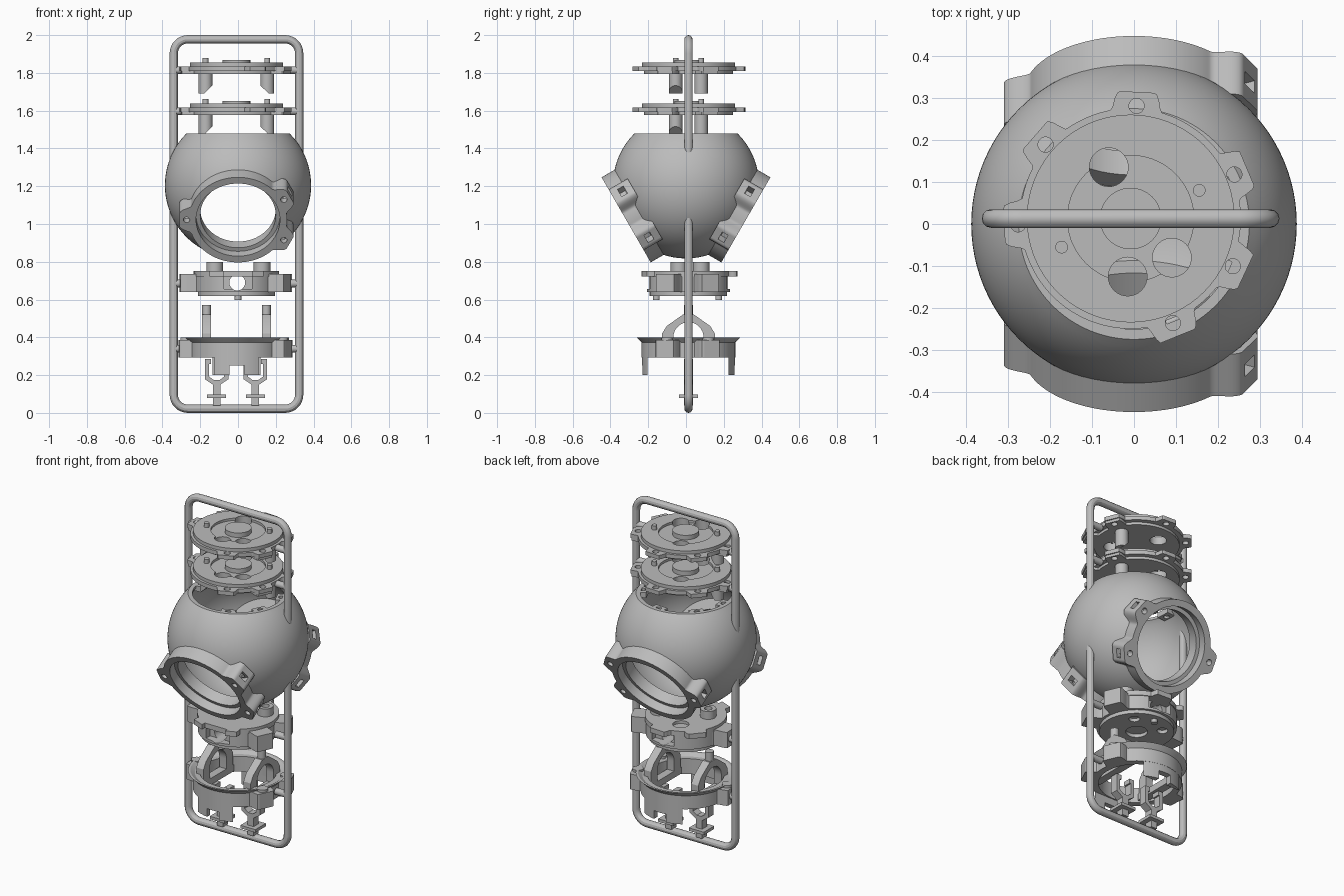
import bpy, bmesh, math
from mathutils import Matrix, Vector

if "Cube" in bpy.data.objects:
    bpy.data.objects.remove(bpy.data.objects["Cube"])

grey = bpy.data.materials.new("plain grey")
grey.use_nodes = True
COL = (0.5, 0.5, 0.5, 1)
grey.diffuse_color = COL
grey.node_tree.nodes["Principled BSDF"].inputs["Base Color"].default_value = COL

AXIS = Vector((-0.008, 0.013, 0))      # shared axis of the stacked parts
BALL = Vector((0, 0, 1.205))
R = 0.387


def make(name, bm, mat=None):
    """Turn a bmesh into a named grey object."""
    if mat:
        bm.transform(mat)
    bmesh.ops.recalc_face_normals(bm, faces=bm.faces[:])
    me = bpy.data.meshes.new(name)
    bm.to_mesh(me)
    bm.free()
    me.materials.append(grey)
    ob = bpy.data.objects.new(name, me)
    bpy.context.collection.objects.link(ob)
    return ob


def evaluated(ob):
    """The object's mesh with its modifiers applied."""
    dg = bpy.context.evaluated_depsgraph_get()
    return bpy.data.meshes.new_from_object(ob.evaluated_get(dg))


def volume(me):
    bm = bmesh.new()
    bm.from_mesh(me)
    v = bm.calc_volume()
    bm.free()
    return v


def cut(ob, cutters):
    """Subtract the cutters one by one, trying a second solver if needed."""
    for c in cutters:
        before = volume(ob.data)
        for solver in ("MANIFOLD", "EXACT"):
            m = ob.modifiers.new("cut", "BOOLEAN")
            m.operation, m.solver, m.object = "DIFFERENCE", solver, c
            me = evaluated(ob)
            ob.modifiers.clear()
            if 0 < volume(me) < before - 1e-8:
                ob.data = me
                break
        bpy.data.objects.remove(c)
    return ob


def prism(name, pts, z0, z1, mat=None):
    """Closed upright solid over an outline."""
    bm = bmesh.new()
    low = [bm.verts.new((x, y, z0)) for x, y in pts]
    high = [bm.verts.new((x, y, z1)) for x, y in pts]
    bm.faces.new(low)
    bm.faces.new(high)
    for i in range(len(pts)):
        bm.faces.new((low[i - 1], low[i], high[i], high[i - 1]))
    return make(name, bm, mat)


def box(name, lo, hi, mat=None):
    pts = [(lo[0], lo[1]), (hi[0], lo[1]), (hi[0], hi[1]), (lo[0], hi[1])]
    return prism(name, pts, lo[2], hi[2], mat)


def polar(r, deg):
    return r * math.cos(math.radians(deg)), r * math.sin(math.radians(deg))


def rod(name, r, z0, z1, x=0, y=0, mat=None, n=32):
    ring = [polar(r, 360 * i / n) for i in range(n)]
    return prism(name, [(x + a, y + b) for a, b in ring], z0, z1, mat)


def lathe(name, prof, mat=None, closed=True, n=72):
    """Spin an (r, z) profile about z; open profiles start and end on the axis."""
    bm = bmesh.new()
    vs = [bm.verts.new((r, 0, z)) for r, z in prof]
    ed = [bm.edges.new(p) for p in zip(vs, vs[1:] + (vs[:1] if closed else []))]
    bmesh.ops.spin(bm, geom=vs + ed, cent=(0, 0, 0), axis=(0, 0, 1), angle=math.tau, steps=n)
    bmesh.ops.remove_doubles(bm, verts=bm.verts[:], dist=1e-5)
    return make(name, bm, mat)


def lugged(r, tip, lugs, half=0.045, flare=8):
    """Round outline with flat-ended lugs at the given angles."""
    pts = []
    hw = math.degrees(math.asin(half / tip))
    for i in range(240):
        a = i * 1.5
        d = min(abs((a - b + 180) % 360 - 180) for b in lugs)
        if d <= hw:
            rr = tip * math.cos(math.radians(hw * 0.5)) / math.cos(math.radians(d))
        else:
            t = max(0, 1 - (d - hw) / flare)
            rr = r + (tip - r) * t * t * (3 - 2 * t)
        pts.append(polar(rr, a))
    return pts


def at(z):
    return Matrix.Translation(AXIS + Vector((0, 0, z)))


# Hanging frame: one tube bent into a rounded rectangle
cu = bpy.data.curves.new("frame", "CURVE")
cu.dimensions, cu.bevel_depth, cu.bevel_resolution = "3D", 0.022, 4
path = []
for sx, sz, start in ((1, 1, 0), (-1, 1, 90), (-1, -1, 180), (1, -1, 270)):
    for k in range(9):
        c, s = polar(0.075, start + k * 11.25)
        path.append((sx * 0.257 + c - 0.008, 0.013, 1 + sz * 0.903 + s, 1))
sp = cu.splines.new("POLY")
sp.points.add(len(path) - 1)
for p, co in zip(sp.points, path):
    p.co = co
sp.use_cyclic_u = True
tmp = bpy.data.objects.new("frame_path", cu)
bpy.context.collection.objects.link(tmp)
tube = evaluated(tmp)
bpy.data.objects.remove(tmp)
tube.materials.clear()
tube.materials.append(grey)
bpy.context.collection.objects.link(bpy.data.objects.new("frame", tube))

# Stubs joining the stacked parts to the frame
for i, z in enumerate((1.815, 1.597, 0.685, 0.34)):
    for side, ang in (("left", 90), ("right", -90)):
        rod(f"stub_{side}_{i}", 0.02, 0.255, 0.33, mat=at(z) @ Matrix.Rotation(math.radians(ang), 4, "Y"), n=16)

# Hollow ball, open at the top, with two port holes
top = math.degrees(math.asin(0.273 / R))
inner = R - 0.027
prof = [polar(R, -90 + (top + 90) * i / 40) for i in range(41)]
prof += [(0.25, 0.273), (0.25, 0.258)]
prof += [polar(inner, 45 - 135 * i / 40) for i in range(41)]
prof = [(max(r, 0), z) for r, z in prof]
ball = lathe("ball_shell", prof, Matrix.Translation(BALL), closed=False, n=96)
front = Matrix.Translation(BALL) @ Matrix.Rotation(math.radians(120), 4, "X")
back = Matrix.Translation(BALL) @ Matrix.Rotation(math.radians(-120), 4, "X")
cut(ball, [rod("port_cutter", 0.23, 0.15, 0.6, mat=m, n=64) for m in (front, back)])

# Port collars: three lugs with screw holes and nut slots, mirrored to the back
LUGS = (27, -27, 180)
collar = prism("port_collars", lugged(0.26, 0.31, LUGS, 0.043, 11), 0.25, 0.366, front)
tools = [rod("bore", 0.2, 0.1, 0.5, mat=front, n=64), rod("step", 0.222, 0.315, 0.55, mat=front, n=64)]
for a in LUGS:
    spin = front @ Matrix.Rotation(math.radians(a), 4, "Z")
    tools.append(rod("screw", 0.017, 0.2, 0.5, 0.272, mat=spin, n=20))
    tools.append(box("slot", (0.252, -0.025, 0.29), (0.4, 0.025, 0.325), spin))
cut(collar, tools)
mir = collar.modifiers.new("mirror", "MIRROR")
mir.use_axis = (False, True, False)
mir.use_mirror_merge = False
mirrored = evaluated(collar)
collar.modifiers.clear()
collar.data = mirrored

# Fixing tabs inside the ball's rim
DISC_LUGS = (23, -25, -68, 87, 139, 183)
for i, a in enumerate(DISC_LUGS):
    spin = Matrix.Translation(BALL) @ Matrix.Rotation(math.radians(a), 4, "Z")
    cut(box(f"rim_tab_{i}", (0.215, -0.04, 0.24), (0.268, 0.04, 0.272), spin),
        [rod("screw", 0.017, 0.2, 0.3, 0.245, mat=spin, n=20)])

# Two identical lens discs above the ball
PINS = ((-0.164, -0.068), (0.163, 0.067))
HOLES = ((-0.052, 0.122), (-0.007, -0.138), (0.098, -0.093))
for tag, z in (("upper", 1.795), ("lower", 1.578)):
    def tools_for(lugs):
        return ([rod("hole", 0.046, -0.1, 0.2, *h, mat=at(z)) for h in HOLES]
                + [rod("screw", 0.018, -0.1, 0.2, *polar(0.268, a), mat=at(z), n=20) for a in lugs])
    flange = prism(tag + "_disc_flange", lugged(0.262, 0.302, DISC_LUGS, 0.045, 5), 0.016, 0.04, at(z))
    cut(flange, tools_for(DISC_LUGS))
    core = prism(tag + "_disc_core", lugged(0.235, 0.295, DISC_LUGS[:2] + DISC_LUGS[-1:], 0.045, 5), 0, 0.018, at(z))
    cut(core, tools_for(DISC_LUGS[:2] + DISC_LUGS[-1:]))
    face = lathe(tag + "_disc_face", [(0, 0.03), (0.247, 0.03), (0.247, 0.06), (0.15, 0.06), (0.15, 0.046),
                                      (0.073, 0.046), (0.073, 0.073), (0, 0.073)], at(z), False)
    cut(face, tools_for(()))
    for k, (x, y) in enumerate(PINS):
        rod(f"{tag}_disc_pin_{k}", 0.015, 0.05, 0.085, x, y, at(z), 20)
        leg = rod(f"{tag}_disc_leg_{k}", 0.036, -0.105, 0.01, x, y, at(z))
        s = 1 if x < 0 else -1     # slanted notch on the side facing the axis
        tilt = at(z) @ Matrix.Translation((x + s * 0.035, y, -0.105)) @ Matrix.Rotation(s * 0.8, 4, "Y")
        cut(leg, [box("notch", (-0.03, -0.05, -0.05), (0.03, 0.05, 0.03), tilt)])

# Middle mount: thin lugged lid, thick body, bottom plate and posts
M = at(0)
lid = prism("mount_lid", lugged(0.225, 0.258, (-68, 87, 139, -112), 0.05, 5), 0.722, 0.752, M)
body = prism("mount_body", lugged(0.22, 0.3, (23, -25, 183), 0.05, 6), 0.64, 0.735, M)
along_y = Matrix.Translation((0, 0, 0.69)) @ Matrix.Rotation(math.pi / 2, 4, "X")
cut(body, [rod("through", 0.042, -0.5, 0.5, -0.004, 0, along_y),
           box("front_recess", (-0.075, -0.4, 0.655), (0.075, -0.16, 0.8)),
           box("back_recess", (-0.075, 0.185, 0.655), (0.075, 0.4, 0.8))])
cut(lid, [rod("lid_hole", 0.045, 0.7, 0.8, *HOLES[0], mat=M),
          box("front_recess", (-0.075, -0.4, 0.7), (0.075, -0.21, 0.8))])
base = rod("mount_base", 0.205, 0.618, 0.645, mat=M, n=64)
cut(base, [rod("base_hole", r, 0.55, 0.638, x, y, M) for r, x, y in ((0.06, 0, 0), (0.03, 0.1, 0.1), (0.03, -0.1, 0.1))])
for k, (x, y) in enumerate(((-0.115, -0.05), (0.135, 0.067))):
    cut(rod(f"mount_post_{k}", 0.044, 0.74, 0.8, x, y, M), [rod("bore", 0.022, 0.77, 0.9, x, y, M)])
for k, y in enumerate((-0.17, 0.16)):
    rod(f"mount_foot_{k}", 0.018, 0.598, 0.63, 0.008, y, M, 20)

# Lower ring with flared lip, lugs and hanging flaps
ring = prism("lower_ring", lugged(0.248, 0.305, (23, -25, 183), 0.05, 6), 0.292, 0.385, M)
cut(ring, [rod("bore", 0.21, 0.2, 0.5, mat=M, n=64)])
lathe("lower_ring_lip", [(0.21, 0.37), (0.245, 0.37), (0.275, 0.4), (0.262, 0.4), (0.235, 0.383), (0.21, 0.383)], M)
for a in (23, -25, 183):
    rod(f"lower_lug_pad_{a % 360}", 0.03, 0.38, 0.4, *polar(0.268, a), mat=M, n=24)
flaps = lathe("hanging_flaps", [(0.2, 0.2), (0.247, 0.2), (0.247, 0.3), (0.2, 0.3)], M)
cut(flaps, [box("side_left", (0.125, -0.5, 0.1), (0.5, 0.5, 0.4)),
            box("side_right", (-0.5, -0.5, 0.1), (-0.135, 0.5, 0.4)),
            box("middle", (-0.4, -0.204, 0.1), (0.4, 0.224, 0.4)),
            box("notch", (-0.045, -0.5, 0.1), (0.035, 0.5, 0.25))])

# Arched uprights with pins
arch = [(-0.14, 0.33), (-0.14, 0.42), (-0.115, 0.46), (-0.03, 0.52)]
hole = [polar(0.08, 180 * i / 16) for i in range(17)]
outline = arch + [(-x, z) for x, z in reversed(arch)] + [(0.08, 0.33)]
outline += [(x, z + 0.4) for x, z in hole] + [(-0.08, 0.33)]
to_yz = Matrix(((0, 0, 1, 0), (1, 0, 0, 0), (0, 1, 0, 0), (0, 0, 0, 1)))
for side, x in (("left", 0.158), ("right", -0.158)):
    prism(f"{side}_upright", outline, x - 0.024, x + 0.024, M @ to_yz)
    rod(f"{side}_upright_pin", 0.024, 0.5, 0.572, x, 0, M, 24)
    box(f"{side}_upright_foot", (x - 0.024, -0.15, 0.3), (x + 0.024, 0.15, 0.34), M)

# Forked clips with stem and foot plate
half = [(0.02, 0.04), (0.02, 0.15), (0.062, 0.178), (0.062, 0.285), (0.03, 0.285), (0.03, 0.258),
        (0.04, 0.258), (0.04, 0.192), (0.015, 0.174)]
fork = half + [(-x, z) for x, z in reversed(half)]
upright = Matrix.Rotation(math.pi / 2, 4, "X")
for side, x in (("left", 0.1), ("right", -0.105)):
    S = M @ Matrix.Translation((x, 0, 0))
    prism(f"{side}_clip", fork, -0.024, 0.024, S @ upright)
    box(f"{side}_clip_foot", (-0.05, -0.05, 0.08), (0.05, 0.05, 0.098), S)

# Smooth curved faces, keep edges sharp
for ob in bpy.context.view_layer.objects:
    ob.select_set(ob.type == "MESH")
    if ob.type == "MESH":
        bpy.context.view_layer.objects.active = ob
bpy.ops.object.shade_smooth_by_angle(angle=math.radians(30))
